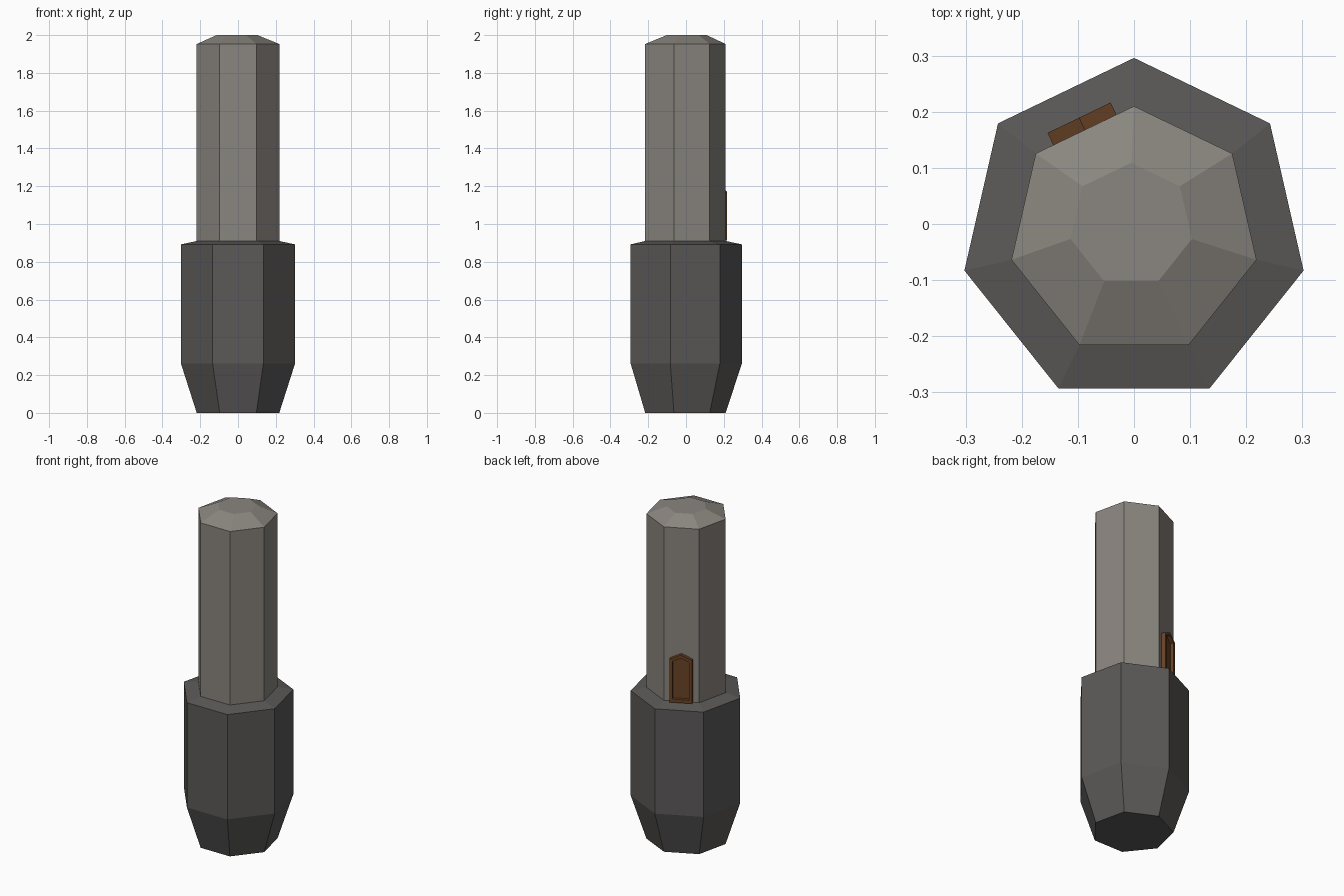
import bpy, bmesh, math
from mathutils import Vector

if "Cube" in bpy.data.objects:
    bpy.data.objects.remove(bpy.data.objects["Cube"])


def material(name, rgb):
    m = bpy.data.materials.new(name)
    m.diffuse_color = (*rgb, 1)
    m.use_nodes = True
    m.node_tree.nodes["Principled BSDF"].inputs["Base Color"].default_value = m.diffuse_color
    return m


light_stone = material("light stone", (0.255, 0.235, 0.210))
dark_stone = material("dark stone", (0.105, 0.100, 0.097))
wood = material("brown wood", (0.140, 0.055, 0.019))

SIDES = 7
CY = -0.014  # heptagon centre, one corner points to +y


def finish(bm, name, mat):
    bmesh.ops.recalc_face_normals(bm, faces=bm.faces)
    me = bpy.data.meshes.new(name)
    bm.to_mesh(me)
    bm.free()
    me.materials.append(mat)
    ob = bpy.data.objects.new(name, me)
    bpy.context.collection.objects.link(ob)
    return ob


def tower(name, rings, mat):
    """Stack of heptagon rings (radius, z, centre x, centre y), capped."""
    bm = bmesh.new()
    loops = []
    for r, z, cx, cy in rings:
        angles = [math.pi / 2 + i * math.tau / SIDES for i in range(SIDES)]
        loops.append([bm.verts.new((cx + r * math.cos(a), cy + r * math.sin(a), z))
                      for a in angles])
    for a, b in zip(loops, loops[1:]):
        for i in range(SIDES):
            j = (i + 1) % SIDES
            bm.faces.new((a[i], a[j], b[j], b[i]))
    bm.faces.new(loops[0])
    bm.faces.new(loops[-1])
    return finish(bm, name, mat)


# Wide base with tapered foot and sloped shoulder
tower("base", [(0.224, 0, 0, CY), (0.31, 0.262, 0, CY),
               (0.31, 0.892, 0, CY), (0.224, 0.91, 0, CY)], dark_stone)

# Slim column with an offset bevelled cap
tower("column", [(0.224, 0.905, 0, CY), (0.224, 1.953, 0, CY),
                 (0.111, 2.0, -0.005, -0.002)], light_stone)

# Pointed door with recessed panel on the back-left face
angle = math.pi / 2 + math.pi / SIDES
normal = Vector((math.cos(angle), math.sin(angle), 0))
along = Vector((math.sin(angle), -math.cos(angle), 0))
centre = Vector((0, CY, 0))


def outline(half, bottom, side, peak):
    return [(-half, bottom), (half, bottom), (half, side), (0, peak), (-half, side)]


outer = outline(0.0624, 0.912, 1.17, 1.2)
inner = outline(0.046, 0.932, 1.158, 1.181)

bm = bmesh.new()
layers = [(outer, 0.198), (outer, 0.2257), (inner, 0.2257), (inner, 0.207)]
loops = [[bm.verts.new(centre + along * u + normal * d + Vector((0, 0, z)))
          for u, z in shape] for shape, d in layers]
for a, b in zip(loops, loops[1:]):
    for i in range(5):
        j = (i + 1) % 5
        bm.faces.new((a[i], a[j], b[j], b[i]))
bm.faces.new(loops[0])
bm.faces.new(loops[-1])
finish(bm, "door", wood)
